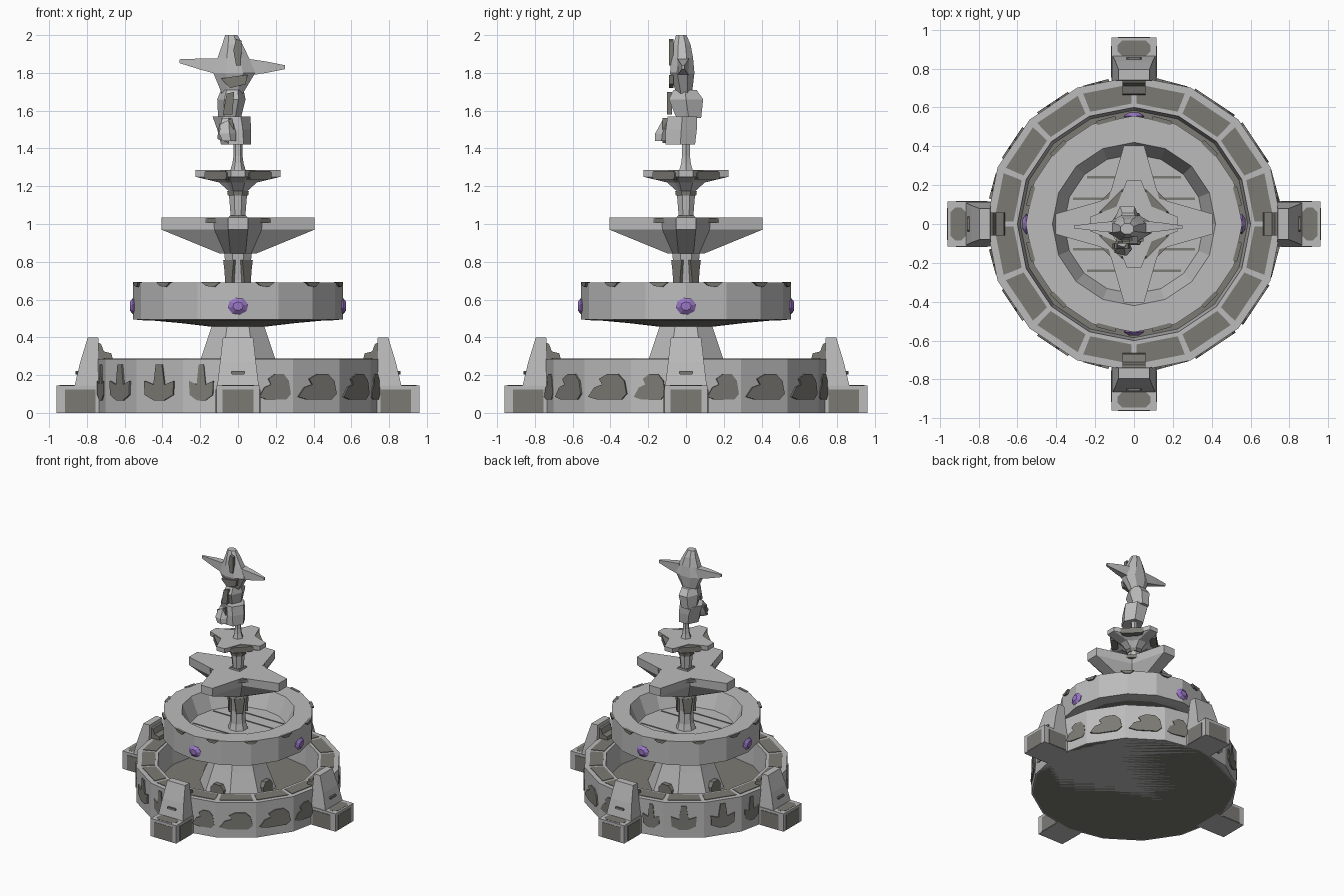
import bpy, bmesh, math
from mathutils import Matrix, Vector

if "Cube" in bpy.data.objects:
    bpy.data.objects.remove(bpy.data.objects["Cube"])

def mat(name, c):
    m = bpy.data.materials.new(name)
    m.diffuse_color = (*c, 1)
    m.use_nodes = True
    m.node_tree.nodes["Principled BSDF"].inputs["Base Color"].default_value = m.diffuse_color
    return m

STONE = mat("light_stone", (0.50, 0.50, 0.50))
DARK = mat("dark_stone", (0.20, 0.195, 0.175))
GEM = mat("purple_gem", (0.32, 0.18, 0.56))
parts = {}   # (name) -> (bmesh, material)

def loft(name, m, rings, mx=Matrix()):
    """Skin a stack of equal-length point rings and cap both ends."""
    bm = parts.setdefault(name, (bmesh.new(), m))[0]
    vs = [[bm.verts.new(mx @ Vector(p)) for p in r] for r in rings]
    n = len(vs[0])
    for a, b in zip(vs, vs[1:]):
        for i in range(n):
            j = (i + 1) % n
            bm.faces.new((a[i], a[j], b[j], b[i]))
    bm.faces.new(vs[0][::-1])
    bm.faces.new(vs[-1])

def ring(n, rx, ry, z, cx=0, cy=0, ph=0.0):
    return [(cx + rx * math.cos(ph + math.tau * i / n),
             cy + ry * math.sin(ph + math.tau * i / n), z) for i in range(n)]

def turn(name, m, n, prof, ph=0.0, mx=Matrix()):
    loft(name, m, [ring(n, r, r, z, ph=ph) for r, z in prof], mx)

def rect(x0, x1, hw, z):
    return [(x0, -hw, z), (x1, -hw, z), (x1, hw, z), (x0, hw, z)]

def around(deg):
    return Matrix.Rotation(math.radians(deg), 4, 'Z')

# maps a flat outline (x = sideways, y = up) onto an outward facing wall
WALL = Matrix(((0, 0, 1, 0), (1, 0, 0, 0), (0, 1, 0, 0), (0, 0, 0, 1)))

def plate(name, m, pts, depth, mx):
    loft(name, m, [[(x, y, 0) for x, y in pts], [(x, y, depth) for x, y in pts]], mx)

def on_wall(deg, r, z=0):
    return around(deg) @ Matrix.Translation((r, 0, z)) @ WALL

def box_pts(w, h, c=0.0):
    """Rectangle, optionally with cut corners."""
    if not c:
        return [(-w, -h), (w, -h), (w, h), (-w, h)]
    return [(-w + c, -h), (w - c, -h), (w, -h + c), (w, h - c),
            (w - c, h), (-w + c, h), (-w, h - c), (-w, -h + c)]

# Lower pool: outer wall and inner floor
turn("lower_basin", STONE, 16, [(.76, 0), (.76, .285), (.60, .285), (.585, .085)])
turn("lower_basin_floor", DARK, 16, [(.59, .08), (.59, .09)])
turn("lower_basin_underside", DARK, 16, [(.75, 0), (.75, .004)])

# Dark panels let into the rim
for k in range(16):
    a, b = math.radians(1.2), math.radians(21.3)
    pts = [(r * math.cos(t), r * math.sin(t)) for r, t in ((.62, a), (.72, a), (.72, b), (.62, b))]
    plate("rim_panels", DARK, pts, .006, around(k * 22.5) @ Matrix.Translation((0, 0, .283)))

# Carved reliefs around the wall: scrolls on the right, leaves on the left
scroll = [(-.12, .085), (-.06, .07), (.09, .07), (.125, .1), (.11, .17), (.07, .205),
          (.0, .205), (-.05, .18), (-.03, .15), (-.08, .135)]
leaf = [(-.03, .065), (.03, .065), (.09, .095), (.095, .17), (.035, .15), (.02, .255),
        (-.02, .255), (-.035, .15), (-.095, .17), (-.09, .095)]
for q in range(4):
    for off in (15, 33.75, 56.25, 75):
        ang = q * 90 + off
        shape = scroll if math.cos(math.radians(ang)) > 0 else leaf
        if off in (15, 75):
            shape = [(x * .7, y) for x, y in shape]
        plate("wall_reliefs", DARK, shape, .014, on_wall(ang, .741))

# Four buttresses with panelled blocks
for q in range(4):
    R = around(q * 90)
    loft("buttress_block", STONE, [rect(.70, .96, .115, 0), rect(.70, .96, .115, .145)], R)
    loft("buttress_pillar", STONE, [rect(.70, .865, .11, .145), rect(.735, .835, .095, .27),
                                    rect(.74, .795, .08, .40)], R)
    plate("block_panels", DARK, box_pts(.083, .061), .005, on_wall(q * 90, .957, .063))
    for s in (-1, 1):
        loft("block_panels", DARK, [[(x, s * y, z) for x, y in
             ((.755, .113), (.915, .113), (.915, .119), (.755, .119))] for z in (.002, .124)], R)
    plate("block_panels", DARK, box_pts(.04, .085, .025), .004,
          R @ Matrix.Translation((.905, 0, .143)))
    # inner scroll bracket and front spout
    side = [(.66, .27), (.745, .27), (.745, .375), (.725, .365), (.71, .325), (.67, .315)]
    loft("buttress_scroll", DARK, [[(x, y, z) for x, z in side] for y in (-.06, .06)], R)
    plate("spout", DARK, box_pts(.038, .009, .006), .03, on_wall(q * 90, .83, .213))
    plate("pillar_cap_panel", DARK, box_pts(.08, .018), .07, on_wall(q * 90, .75, .285))
    # arched niche on the pedestal
    plate("pedestal_niche", DARK, [(-.06, .085), (.06, .085), (.06, .15), (.03, .185),
          (-.03, .185), (-.06, .15)], .05, on_wall(q * 90, .22))

# Pedestal and middle bowl
turn("pedestal", STONE, 8, [(.29, .085), (.215, .28), (.14, .49)], math.pi / 8)
turn("middle_basin_underside", DARK, 16, [(.13, .455), (.30, .475), (.52, .495)])
turn("middle_basin", STONE, 16, [(.50, .49), (.557, .495), (.557, .69), (.42, .69), (.36, .55)])
for y in (-.24, -.13, .13, .24):
    w = math.sqrt(.34 ** 2 - y * y)
    loft("basin_floor_grooves", DARK, [[(-w, y - .006, z), (w, y - .006, z),
         (w, y + .006, z), (-w, y + .006, z)] for z in (.549, .554)])
for k in range(12):
    plate("basin_edge_chips", DARK, [(-.05, .692), (-.025, .672), (.02, .666), (.05, .692)],
          .022, on_wall(15 + 30 * k, .54))

# Gems on the bowl
for q in range(4):
    rings = [ring(8, .055 * s, .046 * s, d, ph=.2) for s, d in ((.85, 0), (1, .012), (.5, .03))]
    loft("gems", GEM, rings, on_wall(q * 90, .543, .565))

# Columns
turn("lower_column", STONE, 8, [(.075, .55), (.06, .60), (.055, .70), (.075, .81), (.08, .85)], math.pi / 8)
for q in range(4):
    plate("column_carving", DARK, [(-.025, .69), (.025, .69), (.03, .75), (.04, .81),
          (-.04, .81), (-.03, .75)], .018, on_wall(45 + q * 90, .053))
turn("middle_column", STONE, 8, [(.04, 1.02), (.055, 1.19)], math.pi / 8)
turn("column_collar", DARK, 8, [(.058, 1.15), (.062, 1.175)], math.pi / 8)
turn("upper_column", STONE, 6, [(.042, 1.28), (.03, 1.32), (.024, 1.36), (.024, 1.43)])

# Four pointed star bowls
def star(tip, hw, val, z):
    out = []
    for q in range(4):
        for p in ((tip, -hw), (tip, hw), (val, val)):
            v = around(q * 90) @ Vector((*p, z))
            out.append(tuple(v))
    return out

loft("large_star_bowl", STONE, [star(.10, .04, .07, .845), star(.405, .052, .125, .97),
                                star(.405, .052, .13, 1.035)])
loft("small_star_bowl", STONE, [star(.05, .025, .037, 1.175), star(.10, .035, .06, 1.22),
                                star(.225, .037, .085, 1.25), star(.225, .037, .09, 1.285)])
turn("star_hub", DARK, 4, [(.075, 1.03), (.06, 1.045)], math.pi / 4)
for q in range(4):
    plate("large_star_inlay", DARK, box_pts(.06, .013), .03, on_wall(45 + q * 90, .175, 1.018))
    plate("small_star_scroll", DARK, box_pts(.085, .022, .012), .05,
          on_wall(45 + q * 90, .12, 1.258))

# Winged statue: plinth, skirt, torso with hooded head
def body(name, m, n, rows, ph=0.0):
    loft(name, m, [ring(n, rx, ry, z, cx, cy, ph) for z, cx, cy, rx, ry in rows])

body("statue_plinth", STONE, 6, [(1.42, -.01, -.03, .08, .09), (1.50, -.02, -.025, .09, .095),
                                 (1.57, -.035, -.02, .10, .09)])
body("statue_skirt", STONE, 6, [(1.56, -.045, .015, .06, .075), (1.66, -.035, 0, .075, .105),
                                (1.71, -.03, -.005, .06, .07)])
body("statue_torso", STONE, 8, [(1.69, -.03, -.01, .06, .045), (1.80, -.02, -.02, .12, .07),
                                (1.88, -.025, -.02, .09, .062), (1.95, -.03, -.022, .058, .05),
                                (2.0, -.035, -.025, .036, .03)], math.pi / 8)

# Arms: tapered blades
for x0, x1, za, zb in ((-.08, -.31, 1.83, 1.862), (.05, .25, 1.83, 1.83)):
    loft("statue_arms", STONE, [[(x, y - .015, z) for y, z in
         ((-h * .7, c - h), (h * .7, c - h), (h * .7, c + h), (-h * .7, c + h))]
         for x, c, h in ((x0, za, .045), ((x0 + x1) / 2, (za + zb) / 2, .03), (x1, zb, .01))])

# Dark carving on the statue
front = on_wall(-90, 0)
for pts, r in (([(-.01, 1.84), (.015, 1.84), (.02, 1.97), (-.01, 1.98), (-.025, 1.92)], .065),
               ([(-.09, 1.77), (-.04, 1.72), (.04, 1.74), (.05, 1.79), (-.03, 1.78)], .065),
               ([(-.08, 1.58), (-.03, 1.58), (-.02, 1.70), (-.06, 1.69)], .075),
               ([(-.11, 1.45), (-.05, 1.43), (-.02, 1.5), (-.03, 1.56), (-.1, 1.53)], .10)):
    plate("statue_carving", DARK, pts, .025, on_wall(-90, r))
body("statue_drape", STONE, 5, [(1.44, -.05, -.13, .04, .035), (1.48, -.06, -.125, .05, .04),
                                (1.56, -.06, -.09, .03, .03)])

# Turn the collected parts into objects
for name, (bm, m) in parts.items():
    bmesh.ops.recalc_face_normals(bm, faces=bm.faces)
    me = bpy.data.meshes.new(name)
    bm.to_mesh(me)
    bm.free()
    me.materials.append(m)
    bpy.context.collection.objects.link(bpy.data.objects.new(name, me))
